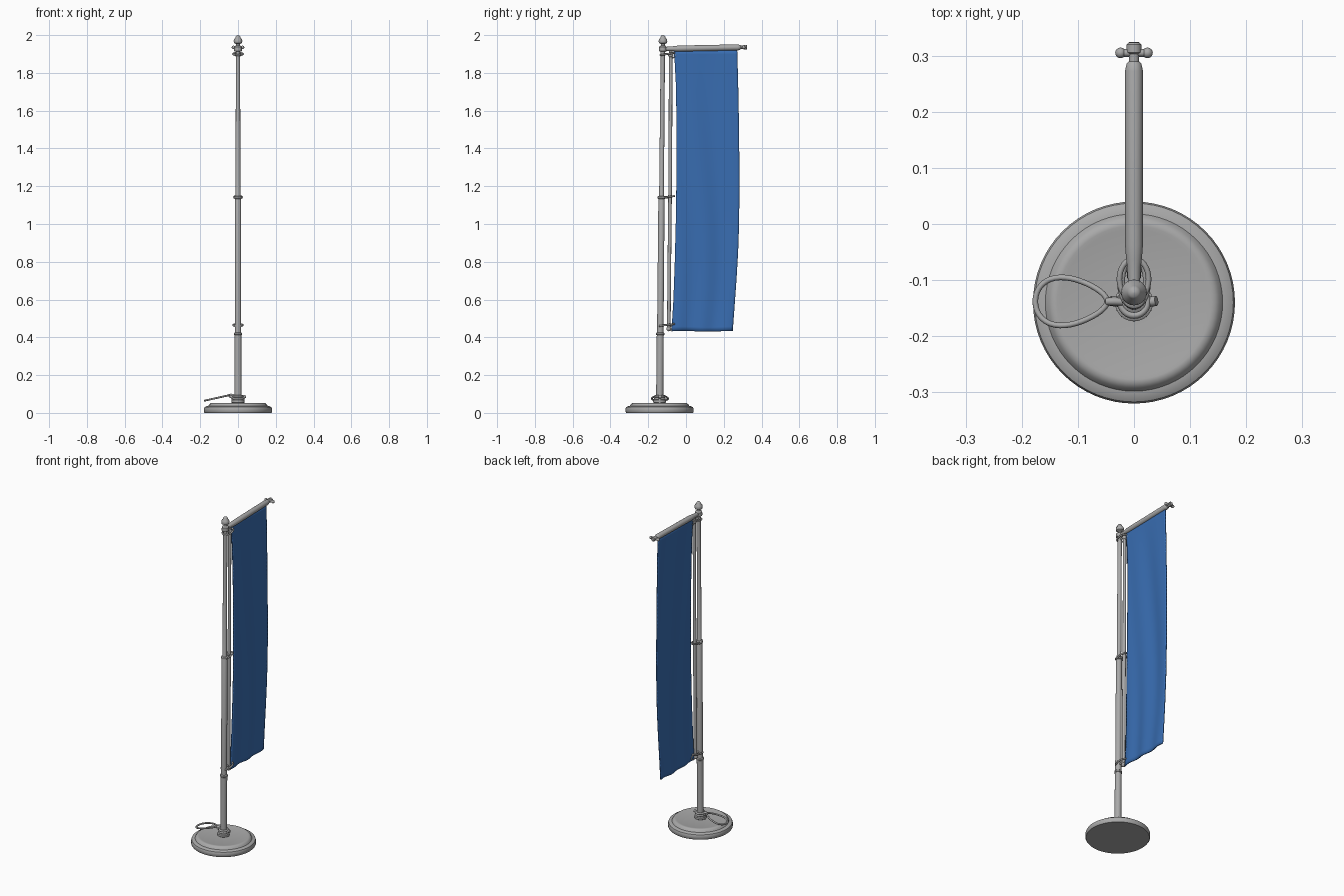
import bpy, bmesh, math
from mathutils import Vector

if "Cube" in bpy.data.objects:
    bpy.data.objects.remove(bpy.data.objects["Cube"])


def material(name, rgb):
    m = bpy.data.materials.new(name)
    m.diffuse_color = (*rgb, 1)
    m.use_nodes = True
    m.node_tree.nodes["Principled BSDF"].inputs["Base Color"].default_value = m.diffuse_color
    return m


GREY = material("grey metal", (0.40, 0.40, 0.40))
BLUE = material("blue cloth", (0.04, 0.152, 0.44))


def finish(name, bm, mat, angle=40):
    bmesh.ops.recalc_face_normals(bm, faces=bm.faces)
    me = bpy.data.meshes.new(name)
    bm.to_mesh(me)
    bm.free()
    me.materials.append(mat)
    ob = bpy.data.objects.new(name, me)
    bpy.context.collection.objects.link(ob)
    bpy.ops.object.select_all(action='DESELECT')
    ob.select_set(True)
    bpy.context.view_layer.objects.active = ob
    bpy.ops.object.shade_smooth_by_angle(angle=math.radians(angle))
    return ob


def lathe(name, profile, start, direction=(0, 0, 1), n=32):
    """Revolve (radius, distance) pairs round an axis from start."""
    bm = bmesh.new()
    rot = Vector(direction).to_track_quat('Z', 'Y')
    rings = []
    for r, h in profile:
        r = max(r, 0.0004)
        rings.append([bm.verts.new(Vector(start) + rot @ Vector(
            (r * math.cos(a), r * math.sin(a), h)))
            for a in (2 * math.pi * i / n for i in range(n))])
    for a, b in zip(rings, rings[1:]):
        for i in range(n):
            j = (i + 1) % n
            bm.faces.new((a[i], a[j], b[j], b[i]))
    bm.faces.new(rings[0][::-1])
    bm.faces.new(rings[-1])
    return finish(name, bm, GREY)


def tube(name, points, radius, closed=False, n=10):
    """Round tube along a path."""
    bm = bmesh.new()
    pts = [Vector(p) for p in points]
    m = len(pts)
    rings = []
    for k, p in enumerate(pts):
        a = pts[(k - 1) % m] if closed or k else p
        b = pts[(k + 1) % m] if closed or k < m - 1 else p
        t = (b - a).normalized()
        ref = Vector((0, 0, 1)) if abs(t.z) < 0.8 else Vector((1, 0, 0))
        u = t.cross(ref).normalized()
        v = u.cross(t)
        rings.append([bm.verts.new(p + radius * (u * math.cos(2 * math.pi * i / n)
                                                 + v * math.sin(2 * math.pi * i / n)))
                      for i in range(n)])
    for k in range(m if closed else m - 1):
        a, b = rings[k], rings[(k + 1) % m]
        for i in range(n):
            j = (i + 1) % n
            bm.faces.new((a[i], a[j], b[j], b[i]))
    if not closed:
        bm.faces.new(rings[0][::-1])
        bm.faces.new(rings[-1])
    return finish(name, bm, GREY)


def ball(name, loc, radius):
    bm = bmesh.new()
    bmesh.ops.create_uvsphere(bm, u_segments=16, v_segments=10, radius=radius)
    bmesh.ops.translate(bm, verts=bm.verts, vec=loc)
    return finish(name, bm, GREY)


def pole_y(z):
    return -0.14 + 0.018 * z / 2


# Round stepped base
lathe("base", [(0, 0), (0.176, 0), (0.18, 0.005), (0.18, 0.022), (0.177, 0.03),
               (0.168, 0.035), (0.158, 0.036), (0.152, 0.046), (0.145, 0.051),
               (0.137, 0.052), (0.13, 0.05), (0, 0.054)], (0, -0.14, 0), n=64)

# Leaning pole in stepped sections, with collars
AXIS = (0, 0.009, 1)
lathe("pole", [(0.019, 0.05), (0.0185, 0.42), (0.017, 0.42), (0.0165, 1.14),
               (0.0125, 1.15), (0.0115, 1.93)], (0, -0.14, 0), AXIS)
for name, z, r, h in (("foot_collar", 0.052, 0.034, 0.02), ("lower_collar", 0.41, 0.022, 0.016),
                      ("middle_collar", 1.132, 0.021, 0.016), ("upper_collar", 1.912, 0.02, 0.03)):
    lathe(name, [(r - 0.005, 0), (r, 0.004), (r, h - 0.004), (r - 0.005, h)],
          (0, pole_y(z), z), AXIS)

# Finial on top of the pole
lathe("finial", [(0.012, 0), (0.018, 0.006), (0.018, 0.012), (0.01, 0.02), (0.01, 0.026),
                 (0.021, 0.032), (0.023, 0.042), (0.021, 0.052), (0.014, 0.06),
                 (0.012, 0.067), (0.008, 0.072), (0, 0.074)], (0, -0.122, 1.926), n=24)

# Horizontal arm with cross-pin tip
lathe("arm", [(0.01, 0), (0.012, 0.045), (0.014, 0.06), (0.016, 0.085), (0.016, 0.395),
              (0.013, 0.408), (0.009, 0.412), (0.009, 0.425), (0.013, 0.428),
              (0.013, 0.442), (0.009, 0.446)], (0, -0.122, 1.927), (0, 1, 0.02), n=24)
tube("arm_cross_pin", [(-0.025, 0.305, 1.935), (0.025, 0.305, 1.935)], 0.007)
for s in (-1, 1):
    ball("pin_ball", (s * 0.024, 0.305, 1.935), 0.0095)

# Thin rod beside the banner with end balls
tube("banner_rod", [(0, -0.091, 0.445), (0, -0.088, 0.8), (0, -0.083, 1.3),
                    (0, -0.081, 1.915)], 0.0095, n=16)
ball("rod_end_bottom", (0, -0.091, 0.445), 0.013)
ball("rod_end_top", (0, -0.081, 1.895), 0.014)

# Links holding the rod to the pole
for name, z, w in (("link_bottom", 0.465, 0.025), ("link_middle", 1.142, 0.021),
                   ("link_top", 1.9, 0.026)):
    y0, y1 = pole_y(z) - 0.012, -0.062
    c, h = (y0 + y1) / 2, (y1 - y0) / 2
    tube(name, [(w * math.cos(a), c + h * math.sin(a), z + 0.006 * math.sin(a))
                for a in (2 * math.pi * i / 32 for i in range(32))], 0.005, True)
    tube(name + "_bridge", [(0, pole_y(z), z), (0, -0.085, z)], 0.006)

# Small hooks from rod to banner corners
for name, z in (("hook_top", 1.893), ("hook_bottom", 0.45)):
    tube(name, [(0, -0.07 + 0.017 * math.cos(a), z + 0.012 * math.sin(a))
                for a in (2 * math.pi * i / 20 for i in range(20))], 0.004, True, 8)

# Cleat bracket and rope loop at the foot
tube("cleat", [(-0.042, -0.137, 0.088), (-0.025, -0.139, 0.082), (0, -0.14, 0.08),
               (0.025, -0.139, 0.082), (0.04, -0.137, 0.088)], 0.009)
for s in (-1, 1):
    tube("cleat_leg", [(s * 0.028, -0.139, 0.05), (s * 0.028, -0.139, 0.085)], 0.007)
for z in (0.076, 0.088):
    tube("rope_wrap", [(0.024 * math.cos(a), -0.139 + 0.024 * math.sin(a), z)
                       for a in (2 * math.pi * i / 24 for i in range(24))], 0.006, True)
loop = []
for i in range(40):
    a = 2 * math.pi * i / 40
    x = -0.112 + 0.064 * math.cos(a)
    y = -0.138 + 0.041 * math.sin(a) * (1 - 0.32 * math.cos(a))
    loop.append((x, y, 0.094 + (x + 0.045) * 0.22))
tube("rope_loop", loop, 0.005, True)
tube("rope_lead", [(-0.05, -0.138, 0.094), (-0.035, -0.138, 0.095), (-0.02, -0.139, 0.09)], 0.007)


# Hanging cloth banner with curved edges and soft folds
def curve(stops, z):
    for (z0, y0), (z1, y1) in zip(stops, stops[1:]):
        if z <= z1:
            t = max(0, (z - z0) / (z1 - z0))
            return y0 + (y1 - y0) * t
    return stops[-1][1]


LEFT = [(0.43, -0.077), (0.47, -0.074), (0.6, -0.066), (0.8, -0.059), (1.05, -0.053),
        (1.3, -0.05), (1.55, -0.05), (1.75, -0.054), (1.86, -0.06), (1.925, -0.068)]
RIGHT = [(0.43, 0.247), (0.55, 0.256), (0.7, 0.267), (0.85, 0.276), (1.0, 0.281),
         (1.2, 0.283), (1.5, 0.281), (1.75, 0.276), (1.925, 0.271)]
bm = bmesh.new()
NU, NV = 28, 64
grid = []
for j in range(NV + 1):
    v = j / NV
    row = []
    for i in range(NU + 1):
        u = i / NU
        z = 0.432 + 1.49 * v
        y = curve(LEFT, z) * (1 - u) + curve(RIGHT, z) * u
        sway = math.sin(math.pi * v) ** 0.7
        x = sway * (0.005 * math.sin(5.5 * u + 2 * v) + 0.003 * math.sin(13 * u + 5 * v)) \
            + 0.004 * (1 - v) ** 3 * math.sin(16 * u)
        row.append(bm.verts.new((x, y, z + 0.002 * (1 - v) * math.sin(8 * u))))
    grid.append(row)
for a, b in zip(grid, grid[1:]):
    for i in range(NU):
        bm.faces.new((a[i], a[i + 1], b[i + 1], b[i]))
banner = finish("banner", bm, BLUE, 60)
solid = banner.modifiers.new("thickness", 'SOLIDIFY')
solid.thickness = 0.006
solid.offset = 0
